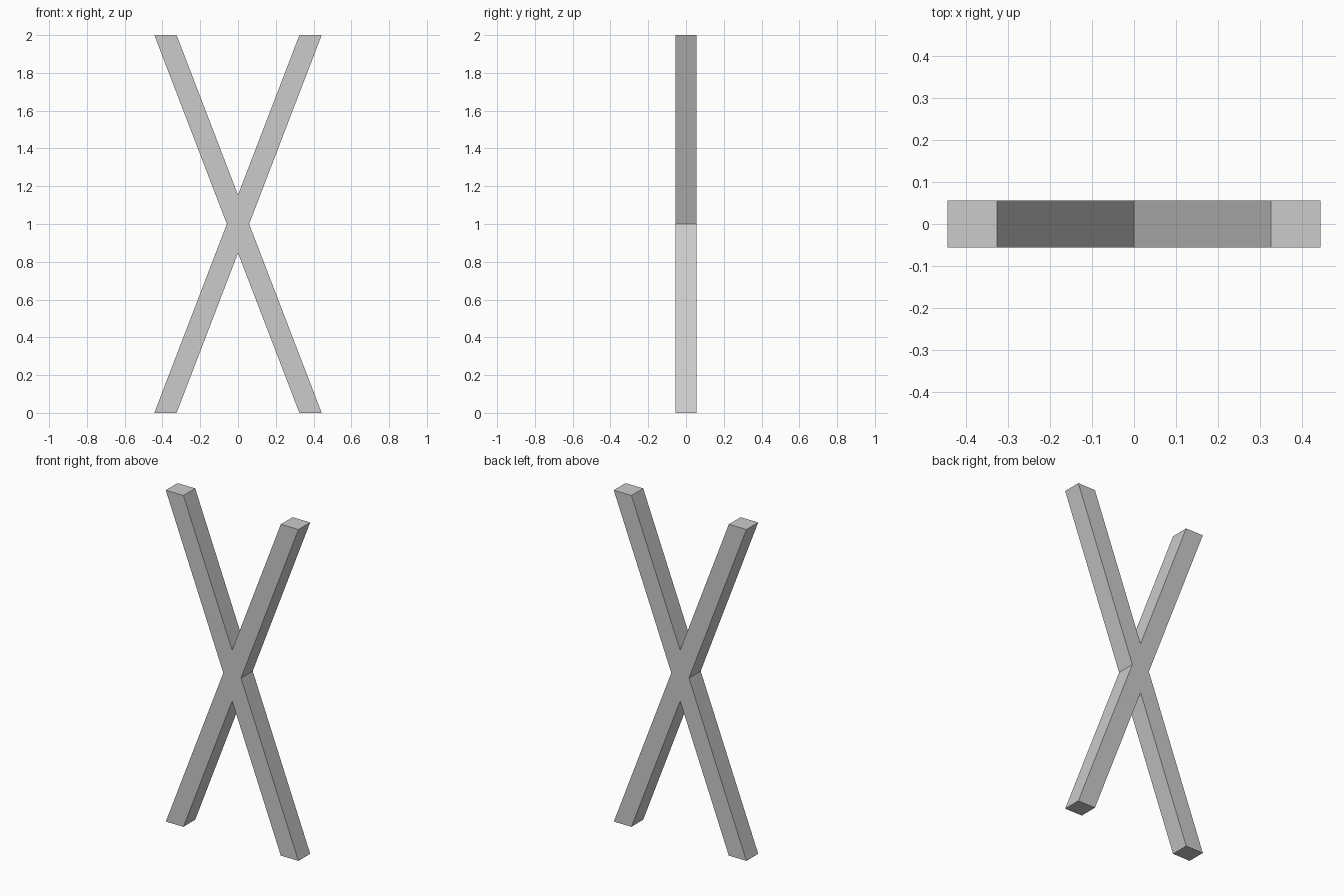
import bpy
import bmesh

cube = bpy.data.objects.get("Cube")
if cube:
    bpy.data.objects.remove(cube, do_unlink=True)

HEIGHT = 2.0
OUTER, INNER = 0.443, 0.325      # bar edges at the ends
HALF_DEPTH = 0.056

# Plain grey material
grey = bpy.data.materials.new("light_grey")
grey.use_nodes = True
colour = (0.6, 0.6, 0.6, 1.0)
grey.diffuse_color = colour
grey.node_tree.nodes["Principled BSDF"].inputs["Base Color"].default_value = colour

# Quarter outline, mirrored into the full crossed-bar profile
mid = HEIGHT / 2
half_width = (OUTER - INNER) / 2
notch = mid * half_width / (OUTER - half_width)
right = [(0, -notch), (INNER, -mid), (OUTER, -mid), (half_width, 0),
         (OUTER, mid), (INNER, mid), (0, notch)]
left = [(-x, z) for x, z in reversed(right[1:-1])]
profile = right + left

# Extrude the profile from front to back
bm = bmesh.new()
front = bm.faces.new([bm.verts.new((x, -HALF_DEPTH, z + mid)) for x, z in profile])
extruded = bmesh.ops.extrude_face_region(bm, geom=[front], use_keep_orig=True)
back = [v for v in extruded["geom"] if isinstance(v, bmesh.types.BMVert)]
bmesh.ops.translate(bm, verts=back, vec=(0, 2 * HALF_DEPTH, 0))
bmesh.ops.recalc_face_normals(bm, faces=bm.faces)

mesh = bpy.data.meshes.new("crossed_bars")
bm.to_mesh(mesh)
bm.free()
mesh.materials.append(grey)
bars = bpy.data.objects.new("crossed_bars", mesh)
bpy.context.collection.objects.link(bars)
